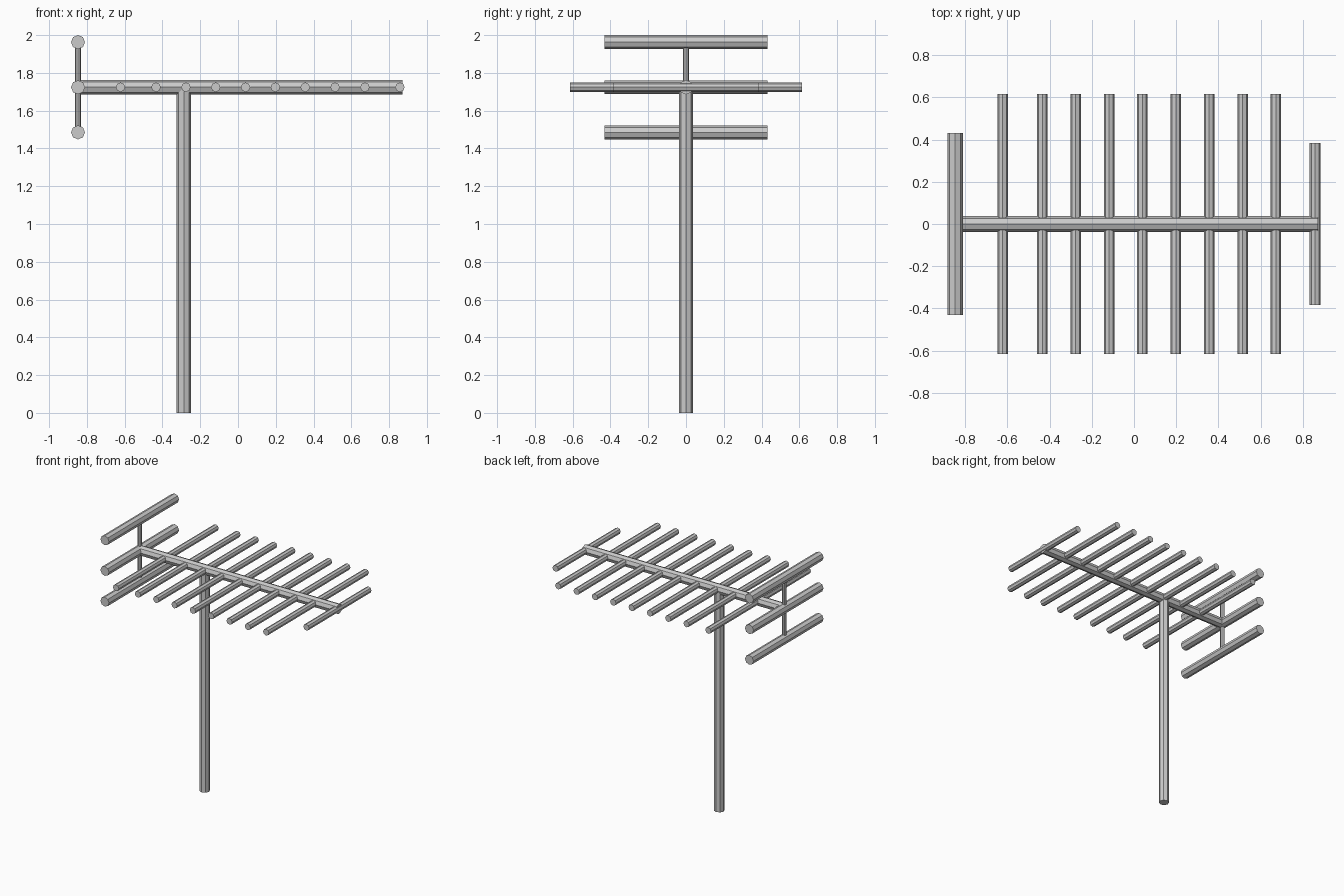
import bpy
from math import pi
from mathutils import Vector

if "Cube" in bpy.data.objects:
    bpy.data.objects.remove(bpy.data.objects["Cube"])

SIDES = 8


def rod(name, start, end, radius):
    """Flat-shaded tube between two points, with corners on the main axes."""
    a, b = Vector(start), Vector(end)
    bpy.ops.mesh.primitive_cylinder_add(
        vertices=SIDES, radius=radius, depth=(b - a).length, location=(a + b) / 2)
    ob = bpy.context.object
    ob.name = name
    d = b - a
    if abs(d.x) > 0:
        ob.rotation_euler = (0, pi / 2, 0)
    elif abs(d.y) > 0:
        ob.rotation_euler = (pi / 2, 0, 0)
    return ob


def cross_rod(name, x, z, half, radius):
    return rod(name, (x, -half, z), (x, half, z), radius)


BOOM_Z = 1.724
REAR_X = -0.847

# Mast and boom
rod("mast", (-0.287, 0, 0), (-0.287, 0, BOOM_Z), 0.038)
rod("boom", (REAR_X, 0, BOOM_Z), (0.871, 0, BOOM_Z), 0.038)

# Rear reflector: upright with three thick bars
rod("reflector_upright", (REAR_X, 0, BOOM_Z - 0.239), (REAR_X, 0, BOOM_Z + 0.239), 0.016)
for i, dz in enumerate((-0.239, 0, 0.239)):
    cross_rod(f"reflector_bar_{i + 1}", REAR_X, BOOM_Z + dz, 0.431, 0.037)

# Long elements: one set back, then eight evenly spaced
xs = [-0.622] + [-0.434 + 0.158 * i for i in range(8)]
for i, x in enumerate(xs):
    cross_rod(f"element_{i + 1}", x, BOOM_Z, 0.615, 0.025)

# Short element at the tip
cross_rod("tip_element", 0.857, BOOM_Z, 0.384, 0.025)
